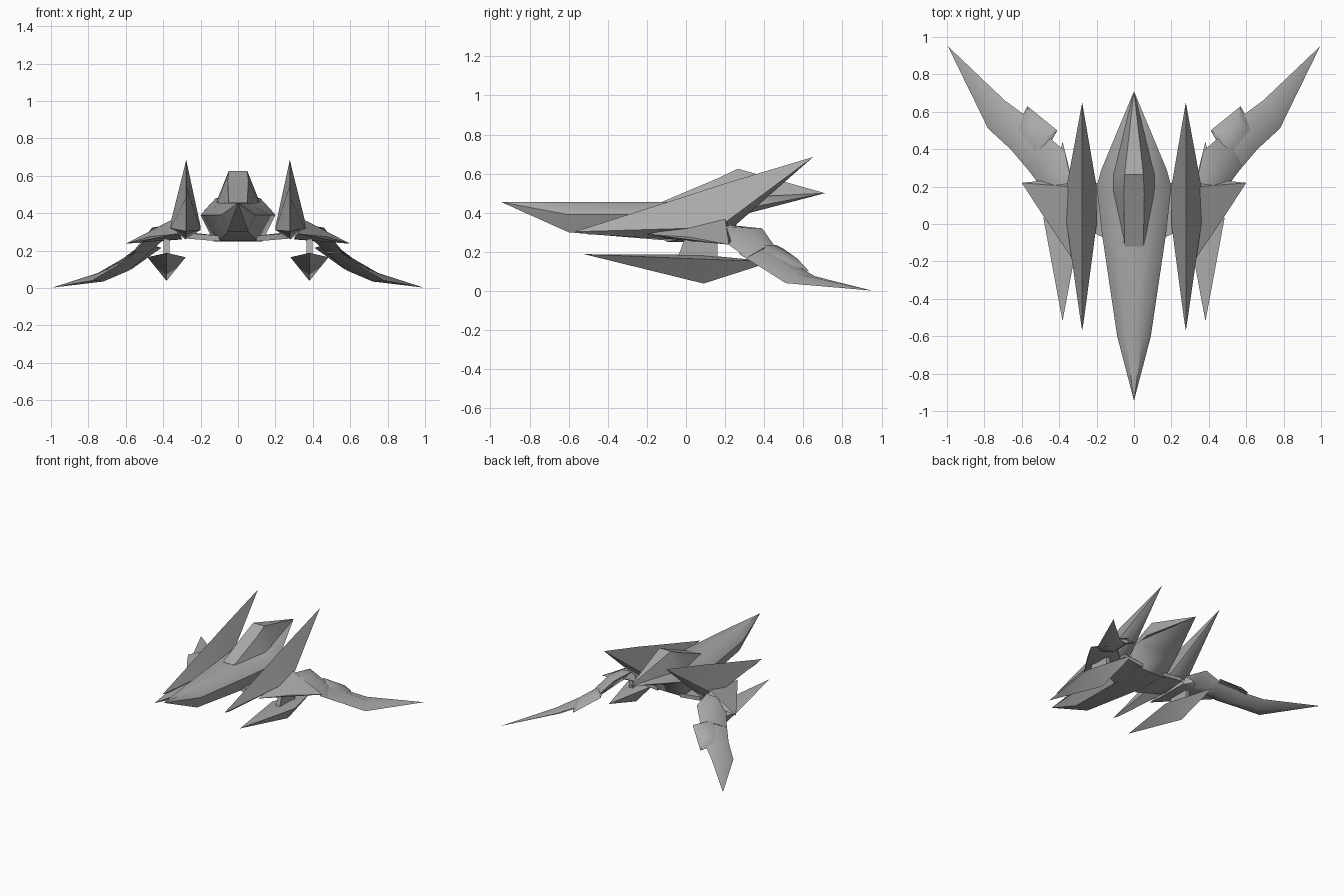
import bpy, bmesh, math
from mathutils import Vector

cube = bpy.data.objects.get("Cube")
if cube:
    bpy.data.objects.remove(cube, do_unlink=True)

hull_grey = bpy.data.materials.new("hull_grey")
hull_grey.use_nodes = True
hull_grey.diffuse_color = (0.4, 0.4, 0.4, 1)
hull_grey.node_tree.nodes["Principled BSDF"].inputs["Base Color"].default_value = (0.4, 0.4, 0.4, 1)


def finish(name, bm, mirrored, angle):
    bmesh.ops.recalc_face_normals(bm, faces=bm.faces)
    mesh = bpy.data.meshes.new(name)
    bm.to_mesh(mesh)
    bm.free()
    mesh.materials.append(hull_grey)
    obj = bpy.data.objects.new(name, mesh)
    bpy.context.collection.objects.link(obj)
    bpy.ops.object.select_all(action="DESELECT")
    obj.select_set(True)
    bpy.context.view_layer.objects.active = obj
    bpy.ops.object.shade_smooth_by_angle(angle=math.radians(angle))
    if mirrored:
        obj.modifiers.new("mirror", "MIRROR")
    return obj


def loft(name, rings, mirrored=True, angle=50):
    """Skin a list of rings; a ring with one point becomes a spike."""
    bm = bmesh.new()
    loops = [[bm.verts.new(p) for p in ring] for ring in rings]
    for a, b in zip(loops, loops[1:]):
        n = max(len(a), len(b))
        for i in range(n):
            j = (i + 1) % n
            if len(a) == 1:
                bm.faces.new((a[0], b[j], b[i]))
            elif len(b) == 1:
                bm.faces.new((a[i], a[j], b[0]))
            else:
                bm.faces.new((a[i], a[j], b[j], b[i]))
    for end in (loops[0], loops[-1]):
        if len(end) > 2:
            bm.faces.new(end)
    return finish(name, bm, mirrored, angle)


def hull(name, points, angle=40):
    """Wrap a solid tightly around a few points."""
    bm = bmesh.new()
    for p in points:
        bm.verts.new(p)
    bmesh.ops.convex_hull(bm, input=bm.verts)
    return finish(name, bm, True, angle)


def section(y, *half):
    """Symmetric cross-section from (half width, height) pairs, top to bottom."""
    return ([(x, y, z) for x, z in half] +
            [(-x, y, z) for x, z in reversed(half)])


# Fuselage: long nose, wide middle, pointed tail
loft("fuselage", [
    [(0, -0.945, 0.455)],
    section(-0.6, (0.045, 0.455), (0.09, 0.39), (0.055, 0.3)),
    section(-0.06, (0.10, 0.455), (0.17, 0.39), (0.10, 0.255)),
    section(0.2, (0.12, 0.46), (0.2, 0.39), (0.13, 0.25)),
    section(0.29, (0.12, 0.48), (0.175, 0.42), (0.12, 0.39)),
    [(0, 0.71, 0.5)],
], mirrored=False)

# Raised canopy running back into the tail
loft("canopy", [
    section(-0.12, (0.05, 0.457), (0.055, 0.43)),
    section(0.16, (0.055, 0.575), (0.115, 0.44)),
    section(0.265, (0.05, 0.625), (0.12, 0.45)),
    [(0, 0.712, 0.5)],
], mirrored=False, angle=35)

# Flat webs joining the fuselage to the blades
hull("wing_web", [(x, y, z + dz) for dz in (0, 0.03)
                  for x, y, z in ((0.1, -0.1, 0.25), (0.28, -0.02, 0.265),
                                  (0.28, 0.22, 0.27), (0.1, 0.22, 0.25))])

# Tall raked blades
loft("blade", [
    [(0.277, -0.57, 0.305)],
    [(0.277, -0.5, 0.325), (0.288, -0.5, 0.305), (0.277, -0.5, 0.29), (0.266, -0.5, 0.305)],
    [(0.277, 0, 0.485), (0.36, 0, 0.32), (0.28, 0, 0.26), (0.2, 0, 0.31)],
    [(0.277, 0.2, 0.55), (0.36, 0.2, 0.35), (0.28, 0.2, 0.29), (0.2, 0.2, 0.33)],
    [(0.277, 0.65, 0.685)],
], angle=60)

# Short winglets outside the blades
hull("winglet", [(0.32, -0.2, 0.29), (0.47, 0.02, 0.275), (0.6, 0.22, 0.237),
                 (0.37, 0.245, 0.28), (0.345, 0.2, 0.37), (0.3, 0.2, 0.26),
                 (0.3, -0.05, 0.262)])

# Underslung keel pods and their pylons
hull("keel_pod", [(0.382, -0.52, 0.188), (0.28, 0.03, 0.165), (0.484, 0.03, 0.165),
                  (0.382, 0.08, 0.185), (0.382, 0.09, 0.038), (0.382, 0.44, 0.15)], 60)
hull("pylon", [(x, y, z) for x in (0.366, 0.398)
               for y, z in ((-0.04, 0.175), (0.16, 0.165), (0, 0.29), (0.16, 0.29))])


def arm_section(a, b, thick):
    """Flattened diamond between an inner and an outer edge point."""
    a, b = Vector(a), Vector(b)
    mid, up = (a + b) / 2, Vector((0.5, 0.4, 0.75)) * thick
    return [a, mid + up, b, mid - up]


# Swept rear arms: a shoulder, a forearm ending in a long claw, an armour plate
loft("shoulder", [
    arm_section((0.33, 0.2, 0.34), (0.46, 0.12, 0.27), 0.035),
    arm_section((0.37, 0.39, 0.32), (0.5, 0.2, 0.25), 0.05),
    arm_section((0.45, 0.46, 0.22), (0.58, 0.31, 0.17), 0.035),
])
loft("claw", [
    arm_section((0.43, 0.42, 0.23), (0.55, 0.27, 0.19), 0.03),
    arm_section((0.54, 0.55, 0.14), (0.66, 0.40, 0.11), 0.04),
    arm_section((0.69, 0.66, 0.075), (0.78, 0.51, 0.04), 0.03),
    [(0.995, 0.95, 0.002)],
])
hull("arm_plate", [(0.57, 0.63, 0.10), (0.41, 0.5, 0.215), (0.5, 0.34, 0.225),
                   (0.64, 0.5, 0.13), (0.56, 0.57, 0.165), (0.47, 0.46, 0.235),
                   (0.51, 0.4, 0.235), (0.6, 0.51, 0.17)])
